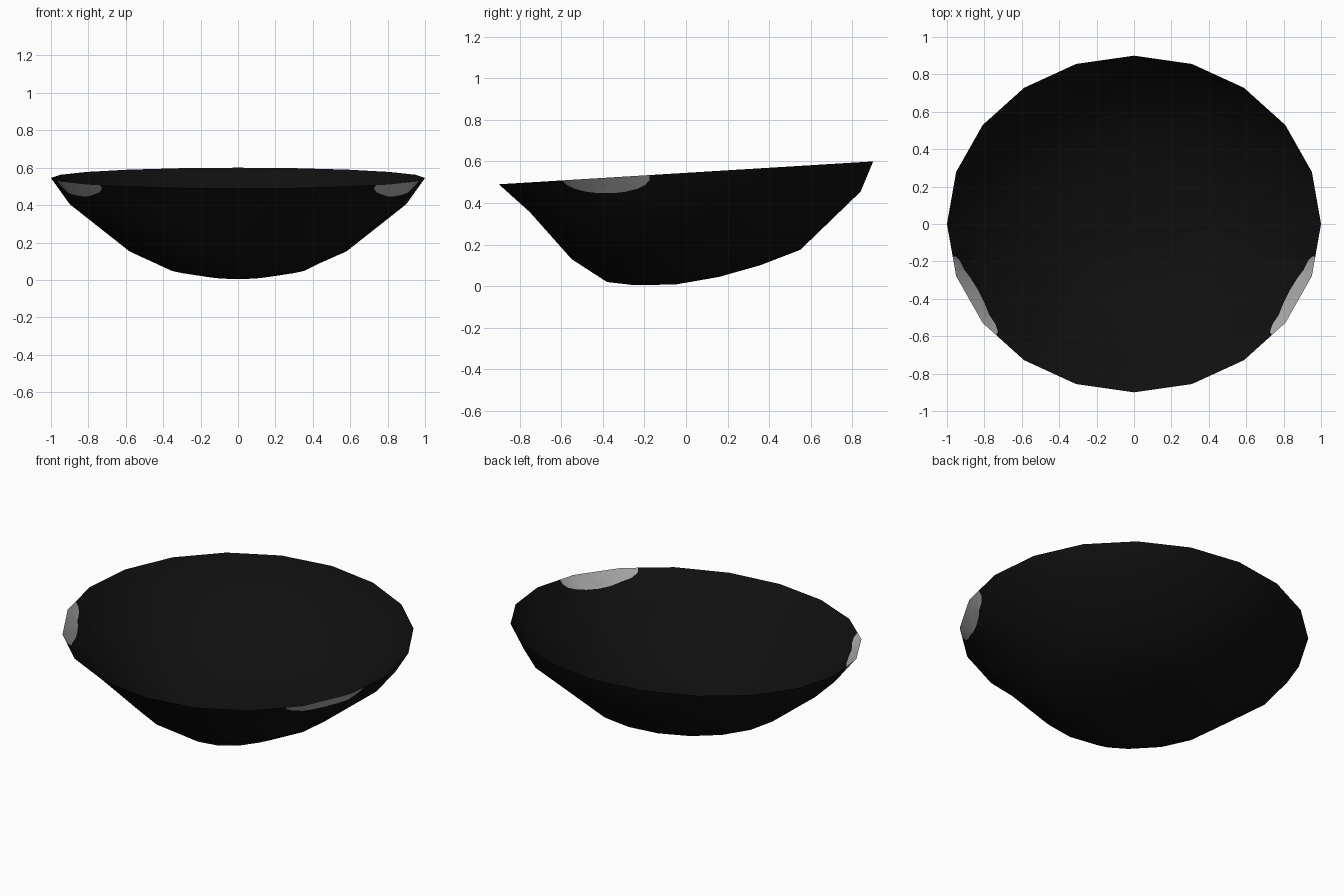
import bpy, bmesh, math
from mathutils import Vector

if "Cube" in bpy.data.objects:
    bpy.data.objects.remove(bpy.data.objects["Cube"])


def material(name, value):
    m = bpy.data.materials.new(name)
    m.diffuse_color = (value, value, value, 1)
    m.use_nodes = True
    m.node_tree.nodes["Principled BSDF"].inputs["Base Color"].default_value = m.diffuse_color
    return m


SEGMENTS = 20
# Tilted rings from rim to base: half width, front y, front z, back y, back z
RINGS = [
    (1.00, -0.90, 0.49, 0.90, 0.60),
    (0.90, -0.75, 0.355, 0.84, 0.455),
    (0.58, -0.55, 0.13, 0.55, 0.175),
    (0.37, -0.38, 0.02, 0.355, 0.10),
    (0.18, -0.25, 0.005, 0.16, 0.045),
]

# Open shell lofted through the rings
bm = bmesh.new()
loops = []
for half, y0, z0, y1, z1 in RINGS:
    loop = []
    for i in range(SEGMENTS):
        a = 2 * math.pi * i / SEGMENTS
        t = (1 + math.sin(a)) / 2
        loop.append(bm.verts.new((half * math.cos(a), y0 + (y1 - y0) * t,
                                  z0 + (z1 - z0) * t)))
    loops.append(loop)
for upper, lower in zip(loops, loops[1:]):
    for i in range(SEGMENTS):
        j = (i + 1) % SEGMENTS
        bm.faces.new((upper[i], lower[i], lower[j], upper[j]))
pole = bm.verts.new((0, -0.05, 0.008))
for i in range(SEGMENTS):
    bm.faces.new((loops[-1][i], pole, loops[-1][(i + 1) % SEGMENTS]))
bmesh.ops.recalc_face_normals(bm, faces=bm.faces[:])
if sum(f.normal.z * f.calc_area() for f in bm.faces) > 0:
    bmesh.ops.reverse_faces(bm, faces=bm.faces[:])

# Pale oval patches cut into both side walls just under the rim
CY, CZ, RY, RZ, STEPS = -0.385, 0.522, 0.21, 0.075, 20
for side in (-1, 1):
    inside = [f for f in bm.faces
              if f.calc_center_median().x * side > 0.3
              and min(v.co.y for v in f.verts) < 0
              and max(v.co.z for v in f.verts) > 0.42]
    for k in range(STEPS):
        a = 2 * math.pi * k / STEPS
        point = Vector((0, CY + RY * math.cos(a), CZ + RZ * math.sin(a)))
        normal = Vector((0, math.cos(a) / RY, math.sin(a) / RZ)).normalized()
        geom = set(inside)
        for f in inside:
            geom.update(f.verts)
            geom.update(f.edges)
        cut = bmesh.ops.bisect_plane(bm, geom=list(geom), dist=1e-5,
                                     plane_co=point, plane_no=normal)
        faces = {g for g in cut["geom"] if isinstance(g, bmesh.types.BMFace)}
        faces.update(f for f in inside if f.is_valid)
        inside = [f for f in faces
                  if (f.calc_center_median() - point).dot(normal) < 0]
    for f in inside:
        f.material_index = 1

for f in bm.faces:
    f.smooth = True
mesh = bpy.data.meshes.new("bowl_shell")
bm.to_mesh(mesh)
bm.free()
mesh.materials.append(material("black", 0.005))
mesh.materials.append(material("pale_grey", 0.4))
bowl = bpy.data.objects.new("bowl_shell", mesh)
bpy.context.collection.objects.link(bowl)
